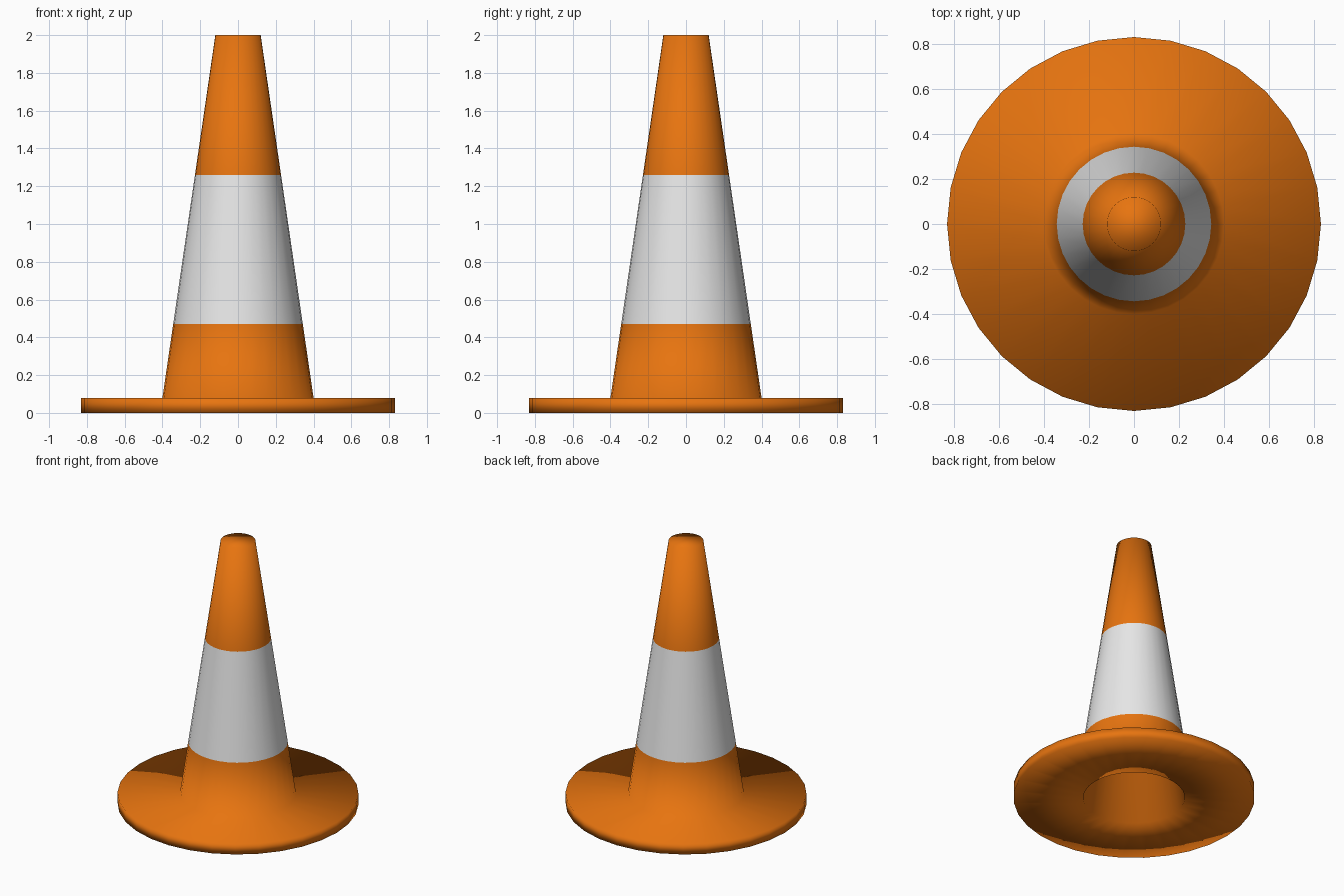
import bpy, bmesh, math

if "Cube" in bpy.data.objects:
    bpy.data.objects.remove(bpy.data.objects["Cube"])

SIDES = 32
STRIPE = (0.47, 1.26)


def make_material(name, color):
    mat = bpy.data.materials.new(name)
    mat.diffuse_color = (*color, 1.0)
    mat.use_nodes = True
    mat.node_tree.nodes["Principled BSDF"].inputs["Base Color"].default_value = mat.diffuse_color
    return mat


def cone_radius(z):
    """Outer radius of the tapered body at height z."""
    return 0.40 + (0.12 - 0.40) * (z - 0.08) / (2.0 - 0.08)


# Profile (radius, height): inner wall top, underside, base rim, tapered body
profile = [(0.075, 1.95), (0.35, 0.0), (0.83, 0.0), (0.83, 0.08), (0.40, 0.08),
           (cone_radius(STRIPE[0]), STRIPE[0]),
           (cone_radius(STRIPE[1]), STRIPE[1]), (0.12, 2.0)]

# Revolve the profile into rings of vertices
bm = bmesh.new()
rings = []
for r, z in profile:
    angles = [math.tau * i / SIDES for i in range(SIDES)]
    rings.append([bm.verts.new((r * math.cos(a), r * math.sin(a), z)) for a in angles])

for level, (low, high) in enumerate(zip(rings, rings[1:])):
    for i in range(SIDES):
        j = (i + 1) % SIDES
        face = bm.faces.new((low[i], low[j], high[j], high[i]))
        # White band is the ring between the two stripe heights
        face.material_index = 1 if level == 5 else 0

# Closed top, outside and inside
bm.faces.new(rings[-1])
bm.faces.new(rings[0])
bmesh.ops.recalc_face_normals(bm, faces=bm.faces)
for face in bm.faces:
    face.smooth = True

mesh = bpy.data.meshes.new("traffic_cone")
bm.to_mesh(mesh)
bm.free()
mesh.materials.append(make_material("orange plastic", (0.80, 0.175, 0.005)))
mesh.materials.append(make_material("white band", (0.80, 0.80, 0.80)))
cone = bpy.data.objects.new("traffic_cone", mesh)
bpy.context.collection.objects.link(cone)
